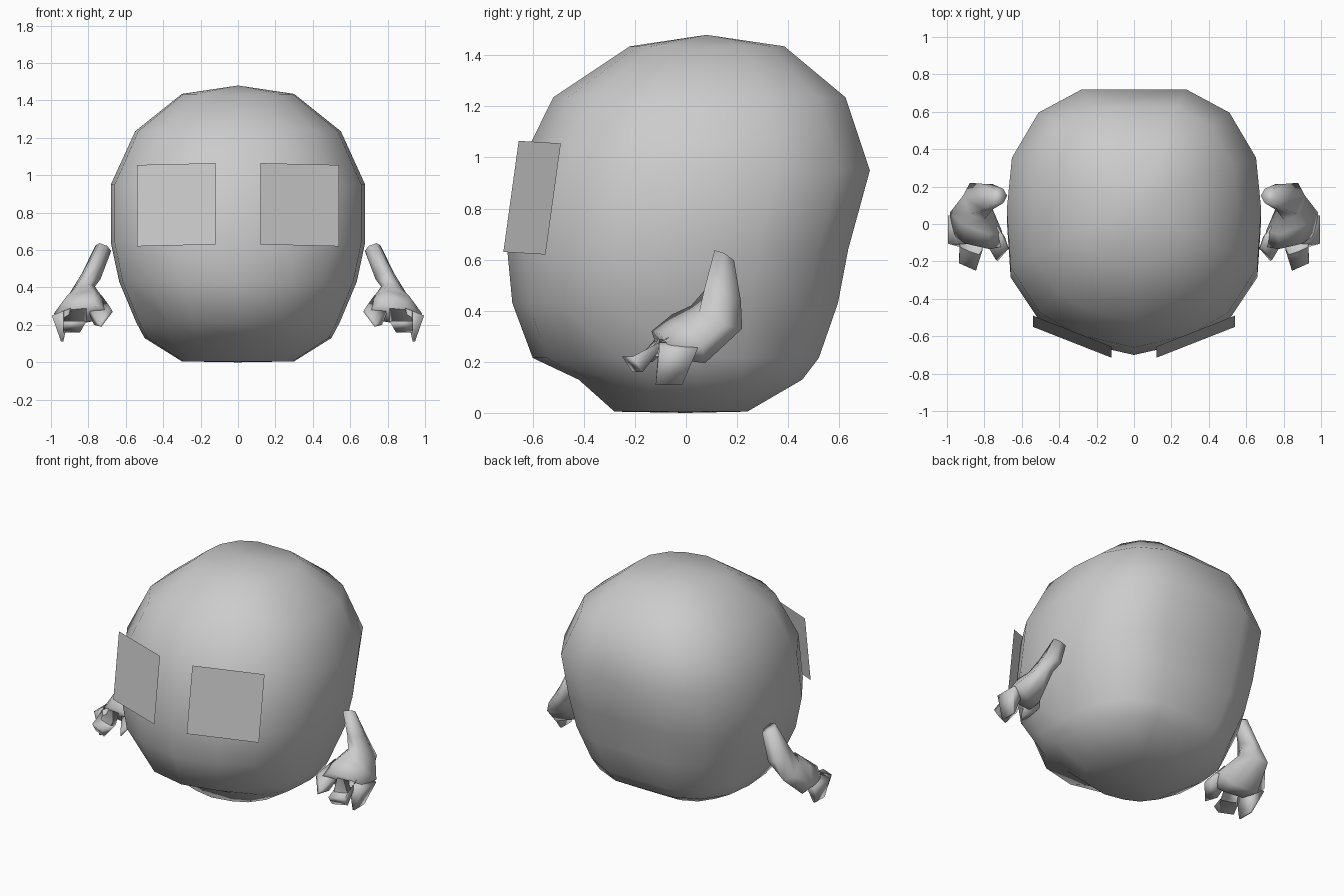
import bpy, bmesh
from mathutils import Vector

cube = bpy.data.objects.get("Cube")
if cube:
    bpy.data.objects.remove(cube, do_unlink=True)

grey = bpy.data.materials.new("plain_grey")
grey.use_nodes = True
COLOUR = (0.6, 0.6, 0.6, 1)
grey.diffuse_color = COLOUR
grey.node_tree.nodes["Principled BSDF"].inputs["Base Color"].default_value = COLOUR


def finish(name, bm, smooth=True, mirror=True):
    """Turn a bmesh into a named object, optionally mirrored across x."""
    if smooth:
        bmesh.ops.recalc_face_normals(bm, faces=bm.faces)
    for face in bm.faces:
        face.smooth = smooth
    mesh = bpy.data.meshes.new(name)
    bm.to_mesh(mesh)
    bm.free()
    mesh.materials.append(grey)
    obj = bpy.data.objects.new(name, mesh)
    bpy.context.collection.objects.link(obj)
    if mirror:
        obj.modifiers.new("Mirror", "MIRROR").use_mirror_merge = False
    return obj


def loft(bm, rings, start=None, end=None):
    """Skin a list of point rings; close ends with a pole or a flat cap."""
    loops = [[bm.verts.new(p) for p in ring] for ring in rings]
    n = len(loops[0])
    for a, b in zip(loops, loops[1:]):
        for i in range(n):
            j = (i + 1) % n
            bm.faces.new((a[i], a[j], b[j], b[i]))
    for loop, pole in ((loops[0], start), (loops[-1], end)):
        if pole:
            tip = bm.verts.new(pole)
            for i in range(n):
                bm.faces.new((loop[i], loop[(i + 1) % n], tip))
        else:
            bm.faces.new(loop)


# Body: one squarish outline, scaled at each height
half = [(0, 1), (.41, 1), (.75, .82), (.96, .47), (1, .07),
        (.97, -.38), (.74, -.73), (.44, -.9), (0, -1)]
outline = half + [(-x, y) for x, y in half[-2:0:-1]]
# height, half width, front y, back y
levels = [(.005, .30, -.28, .24), (.13, .50, -.42, .455), (.215, .545, -.60, .52),
          (.43, .635, -.68, .595), (.64, .68, -.70, .635), (.95, .68, -.66, .72),
          (1.235, .55, -.52, .625), (1.435, .30, -.22, .385)]
rings = []
for z, w, front, back in levels:
    mid, depth = (front + back) / 2, (back - front) / 2
    # cheeks are tucked in beside the chin
    tuck = .92 if z == .215 else 1
    rings.append([(x * w * (tuck if y == -.73 else 1),
                   mid + y * depth * (tuck if y == -.73 else 1), z)
                  for x, y in outline])
bm = bmesh.new()
loft(bm, rings, start=(0, 0, 0), end=(0, .08, 1.48))
finish("body", bm, mirror=False)

# Eyes: flat leaning plates in front of the face
bm = bmesh.new()
corners = [(.12, -.715, .63), (.54, -.55, .62), (.54, -.49, 1.055), (.12, -.655, 1.065)]
bm.faces.new([bm.verts.new(c) for c in corners])
finish("eye_plates", bm, smooth=False)


def section(centre, u, v, sides):
    """Ring of points around a centre from two half-axis vectors."""
    c, u, v = Vector(centre), Vector(u), Vector(v)
    if sides == 4:
        return [c + u + v, c - u + v, c - u - v, c + u - v]
    return [c + u, c + u * .5 + v, c - u * .5 + v,
            c - u, c - u * .5 - v, c + u * .5 - v]


# Arms: bent tube that flares into the palm
arm = [((.72, .15, .61), (.042, 0, .015), (0, .038, -.02)),
       ((.785, .145, .46), (.05, 0, .015), (0, .07, -.03)),
       ((.84, .12, .375), (.075, .03, -.03), (0, .085, -.03)),
       ((.845, .01, .29), (.14, .05, -.03), (0, .04, -.08)),
       ((.835, -.09, .265), (.13, .03, -.01), (0, .03, -.05))]
bm = bmesh.new()
loft(bm, [section(*s, 6) for s in arm])
finish("arms", bm)

# Fingers: short blunt wedges
fingers = {
    "outer_fingers": [((.945, -.03, .27), (.05, 0, -.02), (0, .075, 0)),
                      ((.94, -.067, .11), (.006, 0, 0), (0, .052, 0))],
    "front_fingers": [((.87, -.10, .26), (.06, .02, 0), (0, .02, .04)),
                      ((.89, -.21, .19), (.045, .02, 0), (0, .02, -.03))],
    "inner_fingers": [((.75, -.07, .28), (.04, -.03, -.03), (.02, .03, .05)),
                      ((.705, -.16, .24), (.03, -.035, -.04), (.005, .005, .01))],
}
for name, parts in fingers.items():
    bm = bmesh.new()
    loft(bm, [section(*s, 4) for s in parts])
    finish(name, bm, smooth=True)
